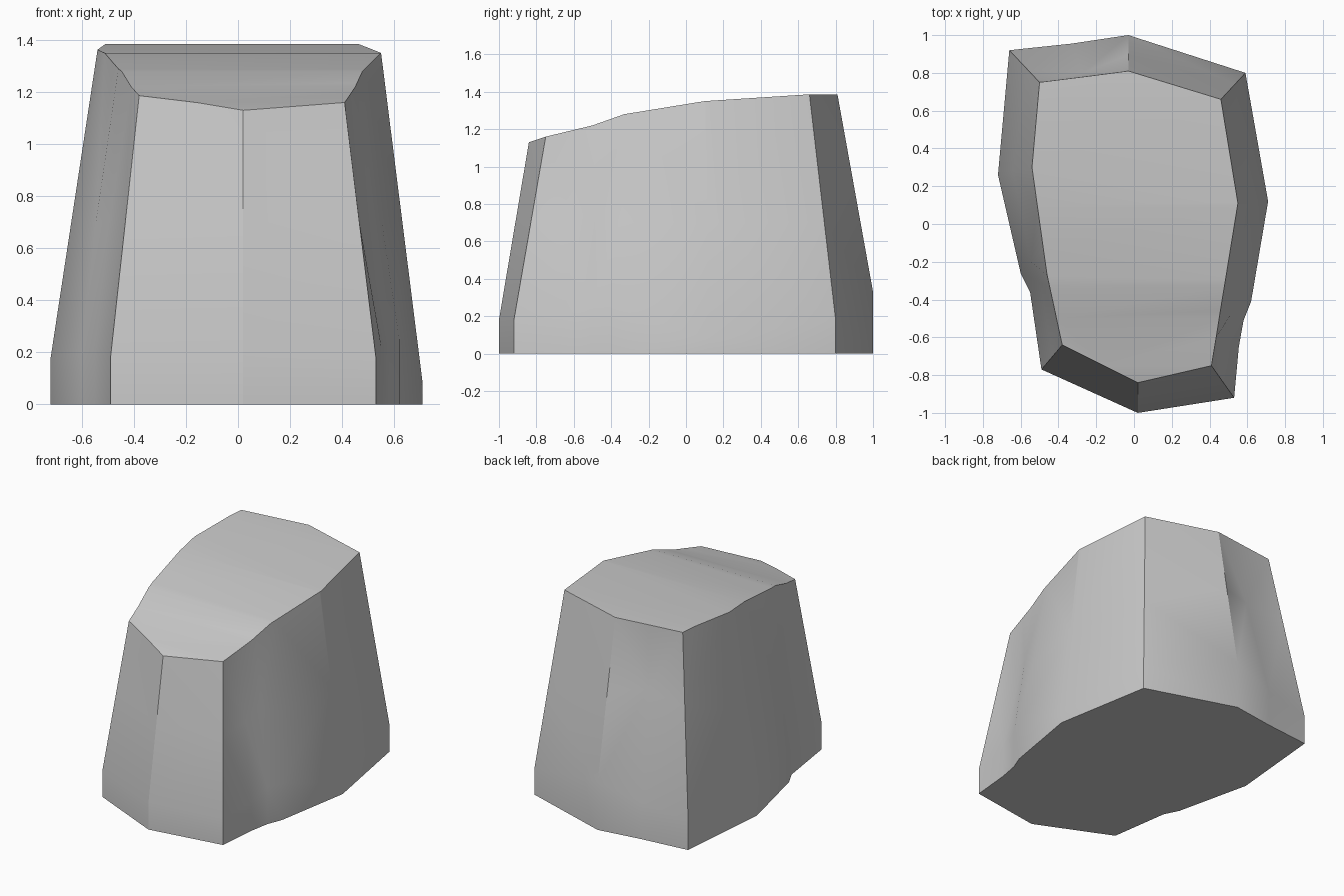
import bpy, bmesh
from mathutils import Vector

if "Cube" in bpy.data.objects:
    bpy.data.objects.remove(bpy.data.objects["Cube"])

# Top surface height along y (front is lower, rises to the back)
PROFILE = [(-0.84, 1.13), (-0.75, 1.16), (-0.50, 1.22), (-0.33, 1.28),
           (0.10, 1.35), (0.64, 1.385), (0.85, 1.385)]


def top_height(y):
    for (y0, z0), (y1, z1) in zip(PROFILE, PROFILE[1:]):
        if y <= y1:
            return z0 + (z1 - z0) * (y - y0) / (y1 - y0)
    return PROFILE[-1][1]


# Side columns, counter-clockwise: base x, y, flare height, top x, y, chip height, chip depth
COLUMNS = [
    (0.02, -1.00, 0.18, 0.02, -0.84, 0.7, 0),
    (0.53, -0.92, 0.18, 0.41, -0.75, 0.7, 0),
    (0.555, -0.65, 0.20, 0.435, -0.60, 0.7, 0.035),
    (0.58, -0.51, 0.25, 0.457, -0.46, 0.8, 0.0),
    (0.62, -0.41, 0.25, 0.485, -0.29, 0.7, 0.01),
    (0.71, 0.12, 0.08, 0.55, 0.11, 0.7, 0),
    (0.59, 0.80, 0.18, 0.46, 0.66, 0.7, 0),
    (-0.03, 1.00, 0.33, -0.03, 0.81, 0.92, 0),
    (-0.33, 0.955, 0.25, -0.26, 0.78, 0.95, 0.05),
    (-0.66, 0.92, 0.20, -0.50, 0.75, 0.92, 0),
    (-0.72, 0.26, 0.18, -0.54, 0.30, 0.7, 0),
    (-0.60, -0.26, 0.20, -0.48, -0.13, 0.7, 0),
    (-0.55, -0.36, 0.20, -0.46, -0.27, 0.7, 0.015),
    (-0.49, -0.77, 0.18, -0.38, -0.64, 0.7, 0),
]

bm = bmesh.new()
rings = [[], [], [], []]
for bx, by, flare, tx, ty, chip_z, chip in COLUMNS:
    low, high = Vector((bx, by, flare)), Vector((tx, ty, top_height(ty)))
    chip_pos = low.lerp(high, (chip_z - flare) / (high.z - flare))
    chip_pos -= Vector((chip_pos.x, chip_pos.y, 0)).normalized() * chip
    for ring, co in zip(rings, ((bx, by, 0.01), low, chip_pos, high)):
        ring.append(bm.verts.new(co))

# Rock walls and underside
n = len(COLUMNS)
for a, b in zip(rings, rings[1:]):
    for i in range(n):
        j = (i + 1) % n
        bm.faces.new((a[i], a[j], b[j], b[i]))
bm.faces.new(rings[0][::-1])

# Top: cut flat across, then bend to the height profile
for v in rings[3]:
    v.co.z = 1.4
cap = {bm.faces.new(rings[3])}
for y, _ in PROFILE[1:-1]:
    geom = list(cap) + list({e for f in cap for e in f.edges}) + \
        list({v for f in cap for v in f.verts})
    bmesh.ops.bisect_plane(bm, geom=geom, dist=1e-5,
                           plane_co=(0, y, 0), plane_no=(0, 1, 0))
    cap = {f for f in bm.faces if all(v.co.z > 1.39 for v in f.verts)}
for v in {v for f in cap for v in f.verts}:
    v.co.z = top_height(v.co.y)

bmesh.ops.triangulate(bm, faces=bm.faces[:])
bmesh.ops.recalc_face_normals(bm, faces=bm.faces[:])
for v in bm.verts:
    if v.co.z < 0.02:
        v.co.z = 0

mesh = bpy.data.meshes.new("rock_block")
bm.to_mesh(mesh)
bm.free()
rock = bpy.data.objects.new("rock_block", mesh)
bpy.context.collection.objects.link(rock)
bpy.context.view_layer.objects.active = rock
rock.select_set(True)
bpy.ops.object.shade_smooth_by_angle()
